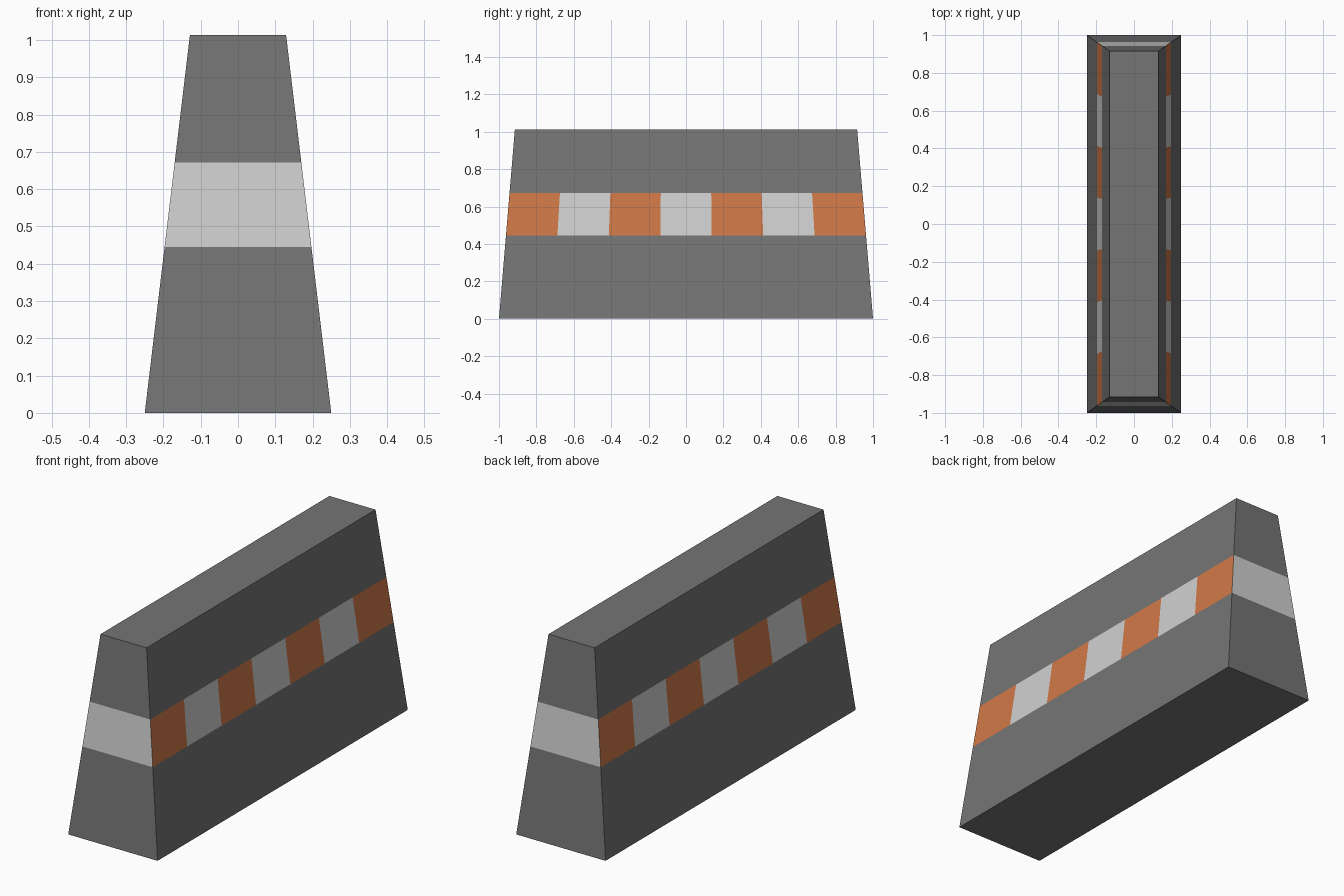
import bpy, bmesh
from mathutils import Vector

if "Cube" in bpy.data.objects:
    bpy.data.objects.remove(bpy.data.objects["Cube"])

H = 1.013                      # height
BX, BY = 0.25, 1.0             # half sizes at the base
TX, TY = 0.129, 0.915          # half sizes at the top
Z0, Z1 = 0.445, 0.672          # painted band


def material(name, rgb):
    m = bpy.data.materials.new(name)
    m.diffuse_color = (*rgb, 1)
    m.use_nodes = True
    m.node_tree.nodes["Principled BSDF"].inputs["Base Color"].default_value = m.diffuse_color
    return m


# Tapered barrier body
bm = bmesh.new()
bmesh.ops.create_cube(bm, size=2)
for v in bm.verts:
    top = v.co.z > 0
    v.co = Vector((v.co.x * (TX if top else BX),
                   v.co.y * (TY if top else BY), H if top else 0))


def cut(faces, co, no):
    geom = set(faces)
    for f in faces:
        geom.update(f.edges)
        geom.update(f.verts)
    bmesh.ops.bisect_plane(bm, geom=list(geom), dist=1e-5, plane_co=co, plane_no=no)


def in_band(f):
    return Z0 < f.calc_center_median().z < Z1 and abs(f.normal.z) < 0.5


# Upper and lower edges of the band
for z in (Z0, Z1):
    cut(bm.faces[:], (0, 0, z), (0, 0, 1))
bm.normal_update()

# Seven stripes on each long side, tapering with the body
for k in (-5, -3, -1, 1, 3, 5):
    t = k / 7
    sides = [f for f in bm.faces if in_band(f) and abs(f.normal.x) > 0.5]
    cut(sides, (0, t * BY, 0), (0, 1, t * (BY - TY) / H))
    bm.normal_update()

# Paint the band: alternating stripes on the sides, white on the ends
for f in bm.faces:
    if in_band(f):
        c = f.calc_center_median()
        half = BY + (TY - BY) * c.z / H
        stripe = round((c.y / half + 1) * 3.5 - 0.5)
        f.material_index = 2 if abs(f.normal.x) > 0.5 and stripe % 2 == 0 else 1

bmesh.ops.recalc_face_normals(bm, faces=bm.faces[:])
mesh = bpy.data.meshes.new("barrier")
bm.to_mesh(mesh)
bm.free()
mesh.materials.append(material("concrete grey", (0.178, 0.178, 0.178)))
mesh.materials.append(material("reflective white", (0.63, 0.63, 0.63)))
mesh.materials.append(material("warning orange", (0.63, 0.19, 0.063)))
bpy.context.collection.objects.link(bpy.data.objects.new("barrier", mesh))
